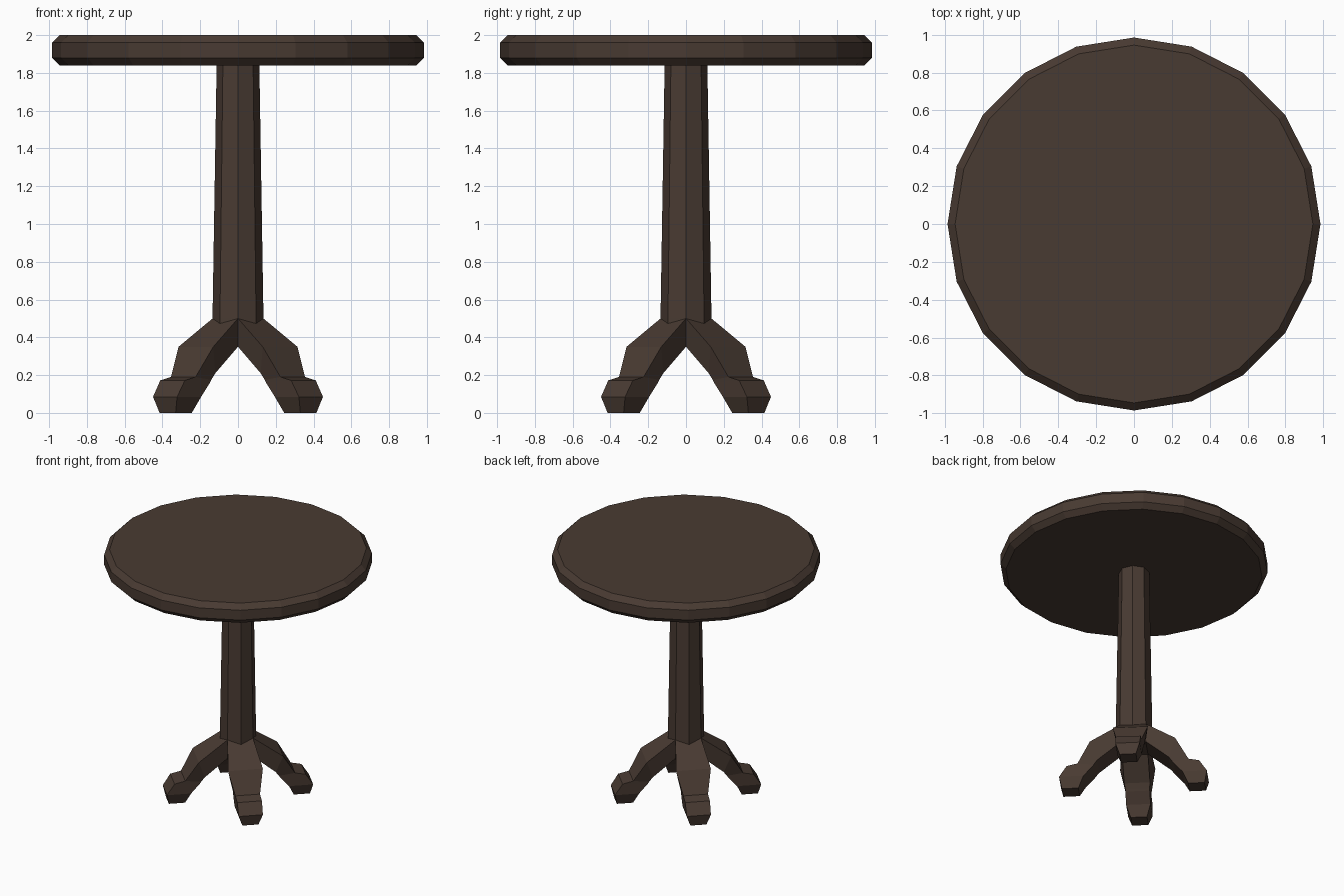
import bpy, math

if "Cube" in bpy.data.objects:
    bpy.data.objects.remove(bpy.data.objects["Cube"])

wood = bpy.data.materials.new("dark brown wood")
wood.diffuse_color = (0.066, 0.043, 0.032, 1)
wood.use_nodes = True
wood.node_tree.nodes["Principled BSDF"].inputs["Base Color"].default_value = wood.diffuse_color


def loft(name, rings):
    """Skin a list of equal-sized vertex rings and cap both ends."""
    n = len(rings[0])
    verts = [v for ring in rings for v in ring]
    faces = [tuple(range(n))[::-1],
             tuple(range(len(verts) - n, len(verts)))]
    for k in range(len(rings) - 1):
        for i in range(n):
            j = (i + 1) % n
            faces.append((k * n + i, k * n + j, (k + 1) * n + j, (k + 1) * n + i))
    me = bpy.data.meshes.new(name)
    me.from_pydata(verts, [], faces)
    me.materials.append(wood)
    ob = bpy.data.objects.new(name, me)
    bpy.context.collection.objects.link(ob)
    return ob


def circle(r, z, n):
    return [(r * math.cos(2 * math.pi * i / n), r * math.sin(2 * math.pi * i / n), z)
            for i in range(n)]


# Round top with chamfered rim
loft("table_top", [circle(r, z, 20) for r, z in
                   [(0.945, 1.84), (0.985, 1.88), (0.985, 1.96), (0.945, 2.0)]])

# Tapered octagonal column
loft("column", [circle(r, z, 8) for r, z in
                [(0.135, 0.35), (0.135, 0.5), (0.113, 1.85)]])

# Leg sections: outer radius, outer z, outer half width, inner radius, inner z, inner half width
sections = [
    (0.095, 0.50, 0.095, 0.095, 0.35, 0.095),
    (0.315, 0.35, 0.130, 0.265, 0.21, 0.095),   # knee
    (0.410, 0.19, 0.092, 0.290, 0.175, 0.090),  # ankle
    (0.490, 0.172, 0.092, 0.300, 0.160, 0.090),  # top of foot
    (0.546, 0.085, 0.090, 0.366, 0.085, 0.090),
    (0.527, 0.00, 0.060, 0.406, 0.00, 0.060),   # sole
]

# Four diagonal legs
for k, label in enumerate(["back_right", "back_left", "front_left", "front_right"]):
    a = math.radians(45 + 90 * k)
    c, s = math.cos(a), math.sin(a)

    def at(r, t, z):
        return (r * c - t * s, r * s + t * c, z)

    loft(label + "_leg", [[at(ro, -ho, zo), at(ro, ho, zo), at(ri, hi, zi), at(ri, -hi, zi)][::-1]
                          for ro, zo, ho, ri, zi, hi in sections])

# Consistent outward normals
import bmesh
for ob in bpy.context.collection.objects:
    bm = bmesh.new()
    bm.from_mesh(ob.data)
    bmesh.ops.recalc_face_normals(bm, faces=bm.faces)
    bm.to_mesh(ob.data)
    bm.free()
